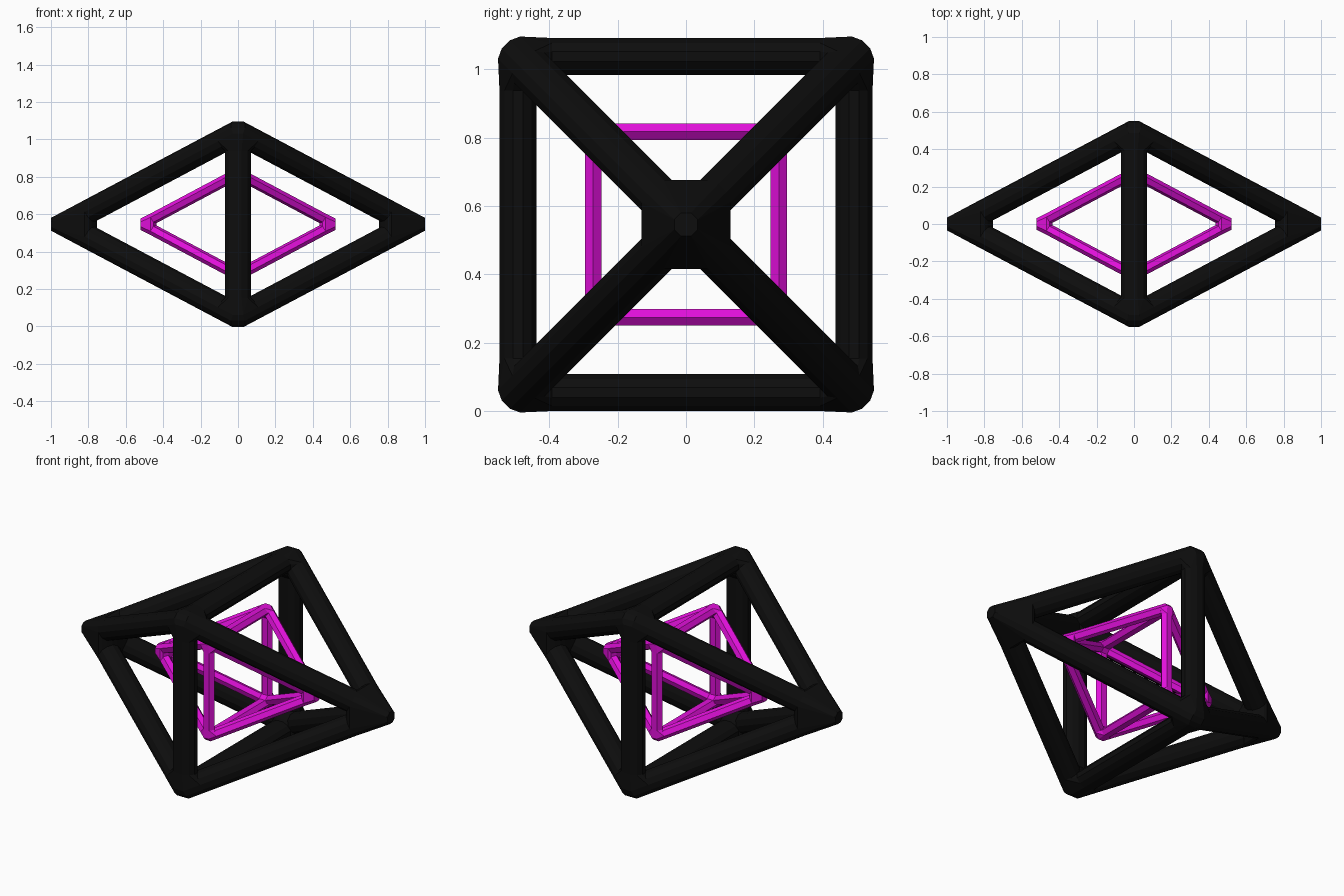
import bpy, bmesh
from math import pi, cos, sin
from mathutils import Vector

if "Cube" in bpy.data.objects:
    bpy.data.objects.remove(bpy.data.objects["Cube"])

CENTRE = Vector((0, 0, 0.546))


def material(name, rgb):
    m = bpy.data.materials.new(name)
    m.diffuse_color = (*rgb, 1)
    m.use_nodes = True
    m.node_tree.nodes["Principled BSDF"].inputs["Base Color"].default_value = m.diffuse_color
    return m


def ring_points(c, along, out, hw, hh, n):
    """n-sided section with a flat facing outward, fitted to half sizes hw x hh."""
    up = (out - along * out.dot(along)).normalized()
    side = along.cross(up)
    ang = [pi / 2 + pi / n + 2 * pi * i / n for i in range(n)]
    mx, my = max(cos(a) for a in ang), max(sin(a) for a in ang)
    return [c + side * (hw * cos(a) / mx) + up * (hh * sin(a) / my) for a in ang]


def octa_frame(name, apex, half, bar, diag, n, tip_x, tip_r, d_apex, d_corner, mat):
    bm = bmesh.new()
    corners = [Vector((0, half * a, half * b)) for a, b in ((1, 1), (-1, 1), (-1, -1), (1, -1))]
    nodes = corners + [Vector((apex, 0, 0)), Vector((-apex, 0, 0))]
    edges = [(i, (i + 1) % 4) for i in range(4)] + [(i, j) for i in range(4) for j in (4, 5)]
    hull_verts = [[] for _ in nodes]
    caps = []

    def new(pts):
        return [bm.verts.new(p + CENTRE) for p in pts]

    # struts: one open tube per edge
    for a, b in edges:
        pa, pb = nodes[a], nodes[b]
        along = (pb - pa).normalized()
        out = (pa + pb) / 2
        hw, hh = bar if b < 4 else diag
        ends = []
        for k, p, s in ((a, pa, 1), (b, pb, -1)):
            d = d_apex if k > 3 else d_corner
            r = new(ring_points(p + along * d * s, along, out, hw, hh, n))
            ends.append(r)
            caps.append(set(r))
            hull_verts[k] += r
            if k < 4:  # rounded outside of the corner
                hull_verts[k] += new(ring_points(p, along, out, hw, hh, n))
        for i in range(n):
            j = (i + 1) % n
            bm.faces.new((ends[0][i], ends[0][j], ends[1][j], ends[1][i]))

    # blunt octagonal tips on the two apexes
    for k, s in ((4, 1), (5, -1)):
        ang = [pi / 8 + pi / 4 * i for i in range(8)]
        hull_verts[k] += new([Vector((s * tip_x, tip_r * cos(a), tip_r * sin(a))) for a in ang])

    # joints: hull around the strut ends, opened where the tubes attach
    for vs in hull_verts:
        bmesh.ops.convex_hull(bm, input=vs)
    inner = [f for f in bm.faces if any(set(f.verts) <= c for c in caps)]
    bmesh.ops.delete(bm, geom=inner, context='FACES_ONLY')
    bmesh.ops.delete(bm, geom=[e for e in bm.edges if not e.link_faces], context='EDGES')
    bmesh.ops.delete(bm, geom=[v for v in bm.verts if not v.link_faces], context='VERTS')
    bmesh.ops.recalc_face_normals(bm, faces=bm.faces)

    me = bpy.data.meshes.new(name)
    bm.to_mesh(me)
    bm.free()
    me.materials.append(mat)
    ob = bpy.data.objects.new(name, me)
    bpy.context.collection.objects.link(ob)


octa_frame("outer_frame", 0.928, 0.492, (0.07, 0.054), (0.0625, 0.0625), 12,
           1.0, 0.037, 0.17, 0.1, material("black", (0.004, 0.004, 0.004)))
octa_frame("inner_frame", 0.512, 0.272, (0.036, 0.024), (0.029, 0.027), 6,
           0.52, 0.034, 0.075, 0.045, material("magenta", (0.75, 0.005, 0.7)))
